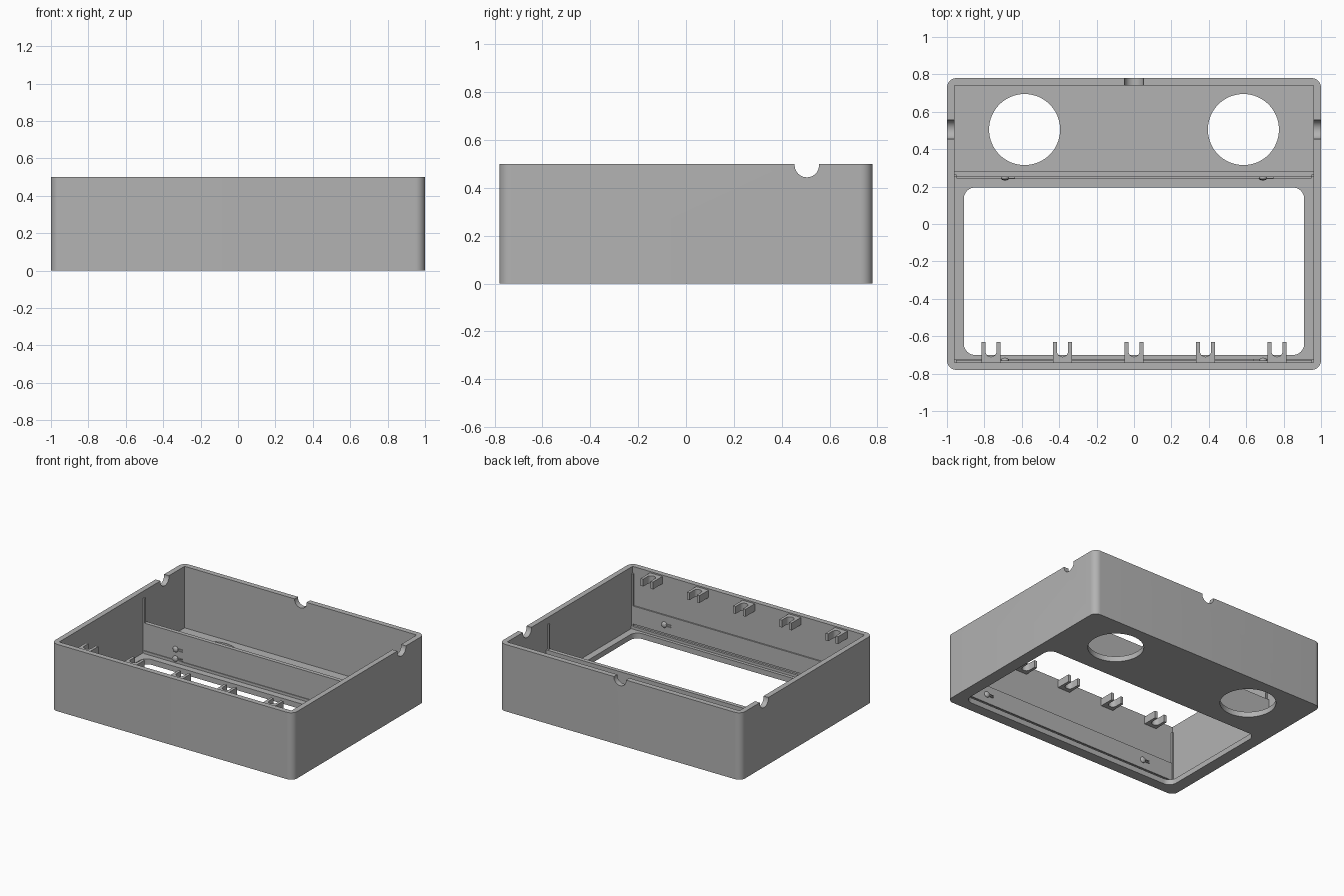
import bpy, math

if "Cube" in bpy.data.objects:
    bpy.data.objects.remove(bpy.data.objects["Cube"])

W, D, H = 1.0, 0.78, 0.5      # half width, half depth, height
T, FLOOR = 0.04, 0.04         # wall and floor thickness

grey = bpy.data.materials.new("plain grey")
grey.diffuse_color = (0.45, 0.45, 0.45, 1)
grey.use_nodes = True
grey.node_tree.nodes["Principled BSDF"].inputs["Base Color"].default_value = grey.diffuse_color


def prism(name, pts, lo, hi, axis="z"):
    """Extrude a 2D outline along an axis: z uses (x, y), y uses (x, z), x uses (y, z)."""
    place = {"z": lambda a, b, c: (a, b, c),
             "y": lambda a, b, c: (a, c, b),
             "x": lambda a, b, c: (c, a, b)}[axis]
    n = len(pts)
    verts = [place(a, b, c) for c in (lo, hi) for a, b in pts]
    faces = [list(range(n))[::-1], list(range(n, 2 * n))]
    faces += [[i, (i + 1) % n, n + (i + 1) % n, n + i] for i in range(n)]
    if axis == "y":
        faces = [f[::-1] for f in faces]
    me = bpy.data.meshes.new(name)
    me.from_pydata(verts, [], faces)
    me.materials.append(grey)
    ob = bpy.data.objects.new(name, me)
    bpy.context.collection.objects.link(ob)
    return ob


def box(name, x0, x1, y0, y1, z0, z1):
    return prism(name, [(x0, y0), (x1, y0), (x1, y1), (x0, y1)], z0, z1)


def arc(cx, cy, r, a0, a1, n):
    return [(cx + r * math.cos(math.radians(a0 + (a1 - a0) * i / n)),
             cy + r * math.sin(math.radians(a0 + (a1 - a0) * i / n))) for i in range(n + 1)]


def rounded(x0, x1, y0, y1, r, n=10):
    return (arc(x1 - r, y1 - r, r, 0, 90, n) + arc(x0 + r, y1 - r, r, 90, 180, n)
            + arc(x0 + r, y0 + r, r, 180, 270, n) + arc(x1 - r, y0 + r, r, 270, 360, n))


def circle(cx, cy, r, n=64):
    return arc(cx, cy, r, 0, 360, n)[:-1]


def shade(ob):
    bpy.ops.object.select_all(action="DESELECT")
    ob.select_set(True)
    bpy.context.view_layer.objects.active = ob
    bpy.ops.object.shade_smooth_by_angle(angle=math.radians(30))


# Open case with rounded outer corners
case = prism("case", rounded(-W, W, -D, D, 0.05), 0, H)
cutters = [
    box("cavity_cutter", -W + T, W - T, -D + T, D - T, FLOOR, 1),
    prism("window_cutter", rounded(-0.91, 0.91, -0.70, 0.195, 0.06), -0.1, 0.1),
    prism("back_notch_cutter", circle(0, 0.495, 0.05, 40), 0.70, 0.9, "y"),
]
for s in (-1, 1):
    cutters.append(prism("round_hole_cutter", circle(s * 0.585, 0.505, 0.19), -0.1, 0.1))
    cutters.append(prism("side_notch_cutter", circle(0.505, 0.495, 0.051, 40),
                         s * 1.0 - 0.1, s * 1.0 + 0.1, "x"))
for c in cutters:
    m = case.modifiers.new("cut", "BOOLEAN")
    m.operation, m.solver, m.object = "DIFFERENCE", "EXACT", c
bpy.context.view_layer.objects.active = case
for m in list(case.modifiers):
    bpy.ops.object.modifier_apply(modifier=m.name)
for c in cutters:
    bpy.data.objects.remove(c)
shade(case)

# Low partition behind the window, with a lip along its foot
box("partition", -0.961, 0.961, 0.25, 0.28, FLOOR - 0.001, 0.265)
box("partition_lip", -0.95, 0.95, 0.244, 0.251, FLOOR - 0.001, 0.06)

# Thickened band and lip on the inside of the front wall
box("front_band", -0.961, 0.961, -0.741, -0.73, 0.075, 0.21)
box("front_lip", -0.961, 0.961, -0.741, -0.724, FLOOR - 0.001, 0.06)

# Slim upright ribs in the corners of the window bay
for s in (-1, 1):
    for y0, y1 in ((0.25, 0.265), (-0.741, -0.725)):
        x0, x1 = sorted((s * 0.948, s * 0.961))
        box("corner_rib", x0, x1, y0, y1, FLOOR - 0.001, 0.45)

# U-shaped cable hooks along the front wall
for cx in (-0.765, -0.382, 0, 0.382, 0.765):
    pts = [(cx - 0.051, -0.741), (cx + 0.051, -0.741), (cx + 0.051, -0.63), (cx + 0.03, -0.63)]
    pts += arc(cx, -0.68, 0.03, 0, -180, 12)
    pts += [(cx - 0.03, -0.63), (cx - 0.051, -0.63)]
    shade(prism("cable_hook", pts, 0.435, 0.49))


# Small domed catches with a short tail
def catch(x, y, z, side):
    bpy.ops.mesh.primitive_uv_sphere_add(segments=16, ring_count=10, radius=0.022,
                                         location=(x, y, z))
    ob = bpy.context.object
    ob.name = "catch_knob"
    ob.scale.y = 0.6
    ob.data.materials.append(grey)
    shade(ob)
    x0, x1 = sorted((x, x + side * 0.055))
    for dz in (-0.01, 0.005):
        box("catch_tail", x0, x1, y - 0.005, y + 0.005, z + dz, z + dz + 0.005)


for s in (-1, 1):
    catch(s * 0.69, 0.248, 0.14, 1)
    catch(s * 0.69, 0.246, 0.07, 1)
    catch(s * 0.69, -0.728, 0.14, -1)
